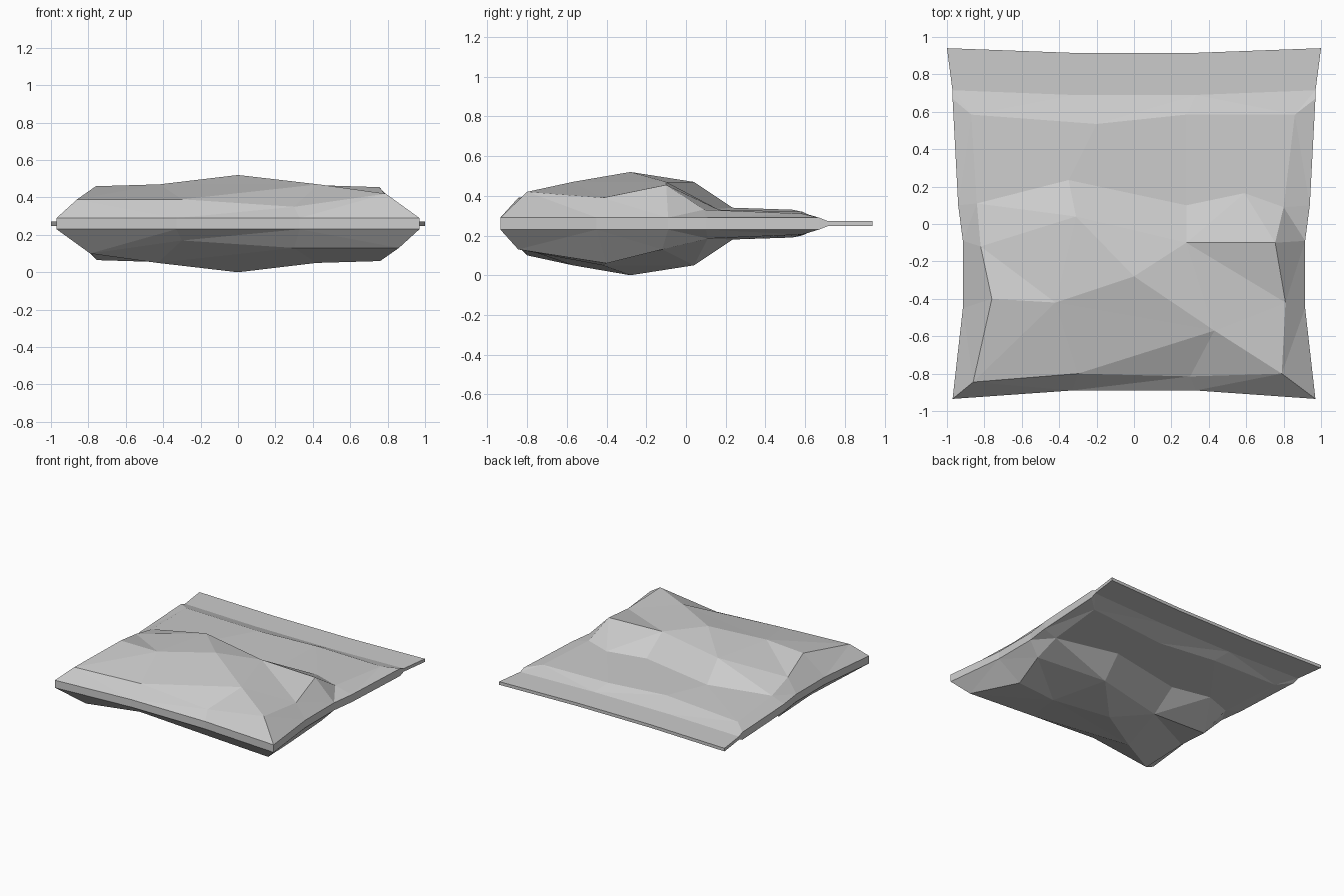
import bpy
import bmesh
from mathutils import Vector
from mathutils.geometry import delaunay_2d_cdt

MID_HEIGHT = 0.26
RIM, SEAM = 0.03, 0.0125

if "Cube" in bpy.data.objects:
    bpy.data.objects.remove(bpy.data.objects["Cube"], do_unlink=True)


def make_material(name, colour):
    material = bpy.data.materials.new(name)
    material.use_nodes = True
    material.diffuse_color = colour
    material.node_tree.nodes["Principled BSDF"].inputs["Base Color"].default_value = colour
    return material


def finish(name, bm, material):
    bmesh.ops.recalc_face_normals(bm, faces=bm.faces)
    mesh = bpy.data.meshes.new(name)
    bm.to_mesh(mesh)
    bm.free()
    mesh.materials.append(material)
    obj = bpy.data.objects.new(name, mesh)
    obj.location.z = MID_HEIGHT
    bpy.context.scene.collection.objects.link(obj)
    return obj


def mirrored_loop(half):
    """Close a right-hand outline with its reflection."""
    return half + [(-x, y, h) for x, y, h in reversed(half)]


grey = make_material("plain grey", (0.6, 0.6, 0.6, 1.0))

# Pouch outline, front to back, heights measured from the middle plane
rim = mirrored_loop([
    (0.33, -0.89, RIM), (0.97, -0.935, RIM), (0.915, -0.45, RIM),
    (0.915, -0.09, RIM), (0.94, 0.1, RIM), (0.97, 0.67, RIM),
    (0.97, 0.715, SEAM), (0.33, 0.69, SEAM),
])

# Crumpled panel: rows of bumps running left to right
bumps = {
    "front": [(-0.86, -0.845, 0.13), (-0.3, -0.8, 0.13), (0.3, -0.815, 0.09), (0.79, -0.8, 0.16)],
    "belly": [(-0.76, -0.4, 0.2), (-0.42, -0.42, 0.21), (0.43, -0.57, 0.21), (0.81, -0.42, 0.13)],
    "peak": [(0, -0.28, 0.26)],
    "ridge": [(-0.82, -0.12, 0.13), (-0.31, 0.04, 0.21), (0.28, -0.1, 0.21), (0.755, -0.1, 0.195)],
    "dip": [(-0.84, 0.11, 0.075), (-0.35, 0.235, 0.08), (0.28, 0.1, 0.07),
            (0.59, 0.165, 0.07), (0.8, 0.09, 0.07)],
    "back": [(-0.87, 0.585, 0.055), (-0.2, 0.535, 0.07), (0.28, 0.585, 0.06), (0.86, 0.585, 0.05)],
}
points = list(rim)
row_start = {}
for row, row_points in bumps.items():
    row_start[row] = len(points)
    points += row_points

# Creases: the outline, the rows, and folds joining one row to the next
count = len(rim)
creases = [(i, (i + 1) % count) for i in range(count)]
for row in ("front", "ridge", "dip", "back"):
    first = row_start[row]
    creases += [(first + i, first + i + 1) for i in range(len(bumps[row]) - 1)]
folds = [
    ("front", 0, "belly", 0), ("front", 1, "belly", 1), ("front", 2, "belly", 2),
    ("front", 3, "belly", 2), ("front", 3, "belly", 3), ("front", 0, "belly", 1),
    ("belly", 0, "belly", 1), ("belly", 1, "belly", 2), ("belly", 2, "belly", 3),
    ("front", 1, "belly", 2),
    ("belly", 1, "peak", 0), ("belly", 2, "peak", 0), ("belly", 2, "ridge", 2),
    ("peak", 0, "ridge", 1), ("peak", 0, "ridge", 2), ("belly", 1, "ridge", 1),
    ("belly", 0, "ridge", 0), ("belly", 1, "ridge", 0), ("belly", 3, "ridge", 3),
    ("belly", 3, "ridge", 2),
    ("ridge", 0, "dip", 0), ("ridge", 1, "dip", 1), ("ridge", 1, "dip", 2),
    ("ridge", 2, "dip", 2), ("ridge", 3, "dip", 4),
]
creases += [(row_start[a] + i, row_start[b] + j) for a, i, b, j in folds]
flat = [Vector(p[:2]) for p in points]
_, _, triangles, origin, _, _ = delaunay_2d_cdt(flat, creases, [], 1, 1e-5)

# Padded pouch: the panel, the same panel turned over, and a wall between
bm = bmesh.new()
top = [bm.verts.new(p) for p in points]
bottom = [bm.verts.new((-x, y, -h)) for x, y, h in points]
for panel in (top, bottom):
    for triangle in triangles:
        bm.faces.new([panel[origin[i][0]] for i in triangle])
for i in range(count):
    j = (i + 1) % count
    bm.faces.new((top[i], top[j], bottom[count - 1 - j], bottom[count - 1 - i]))
finish("padded_pouch", bm, grey)

# Flat sealed strip along the back edge
strip = mirrored_loop([(0.33, 0.685, -SEAM), (0.97, 0.71, -SEAM),
                       (1, 0.94, -SEAM), (0.33, 0.915, -SEAM)])
bm = bmesh.new()
base = bm.faces.new([bm.verts.new(p) for p in strip])
lifted = bmesh.ops.extrude_face_region(bm, geom=[base])["geom"]
bmesh.ops.translate(bm, vec=(0, 0, 2 * SEAM),
                    verts=[v for v in lifted if isinstance(v, bmesh.types.BMVert)])
finish("sealed_strip", bm, grey)
